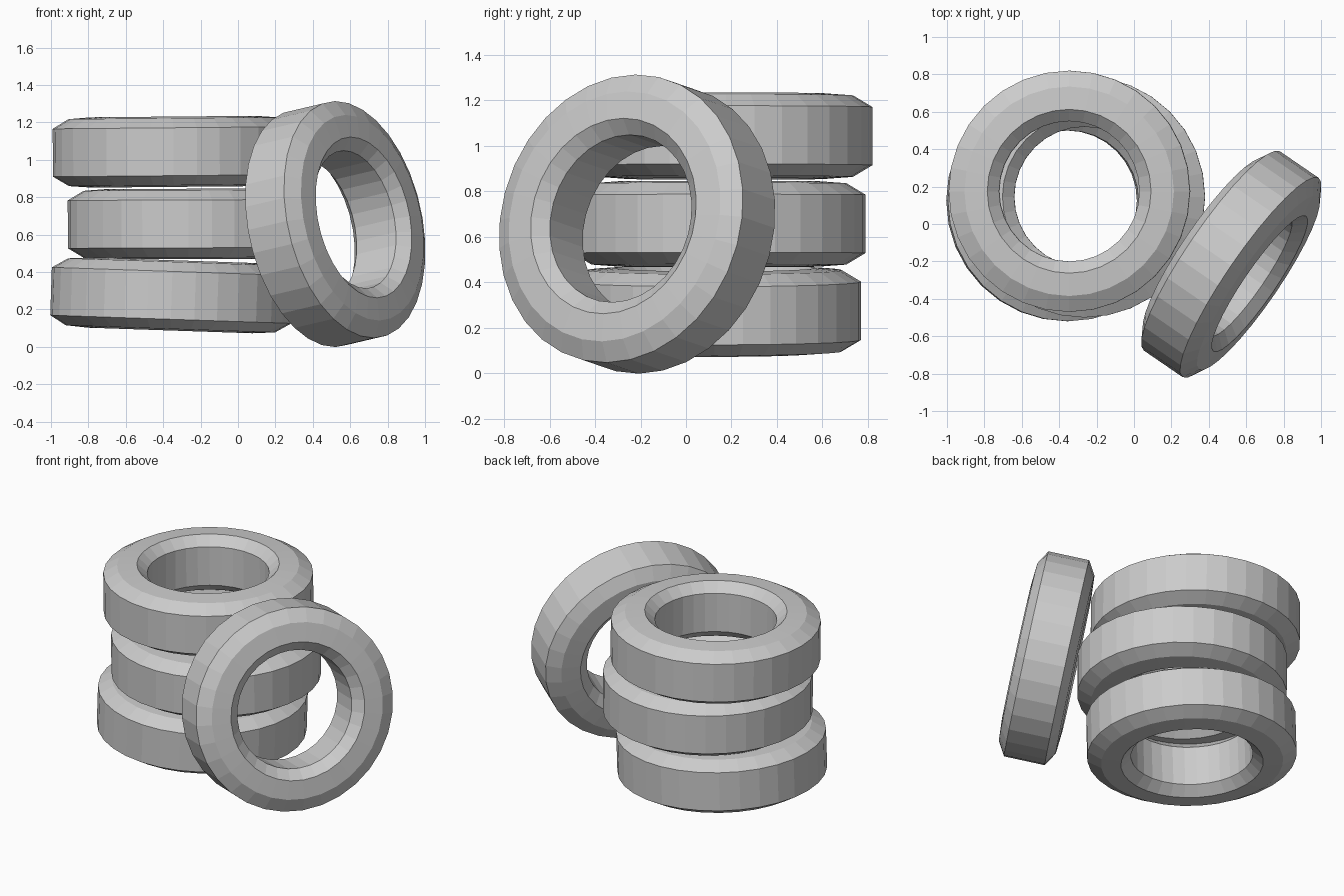
import bpy, bmesh, math
from mathutils import Vector

if "Cube" in bpy.data.objects:
    bpy.data.objects.remove(bpy.data.objects["Cube"])

SEGMENTS = 32

# Tyre cross-section (radius, half width), mirrored across the mid plane
HALF = [(0.375, 0.13), (0.438, 0.188), (0.56, 0.179), (0.645, 0.128)]
PROFILE = HALF + [(r, -h) for r, h in reversed(HALF)]


def tyre(name, location, axis):
    """Revolve the closed profile and point its axle along the given axis."""
    bm = bmesh.new()
    rings = []
    for i in range(SEGMENTS):
        a = 2 * math.pi * i / SEGMENTS
        rings.append([bm.verts.new((r * math.cos(a), r * math.sin(a), h))
                      for r, h in PROFILE])
    n = len(PROFILE)
    for i in range(SEGMENTS):
        a, b = rings[i], rings[(i + 1) % SEGMENTS]
        for j in range(n):
            k = (j + 1) % n
            bm.faces.new((a[j], b[j], b[k], a[k]))
    bmesh.ops.recalc_face_normals(bm, faces=bm.faces)
    mesh = bpy.data.meshes.new(name)
    bm.to_mesh(mesh)
    bm.free()
    obj = bpy.data.objects.new(name, mesh)
    obj.location = location
    obj.rotation_mode = 'QUATERNION'
    obj.rotation_quaternion = Vector((0, 0, 1)).rotation_difference(Vector(axis).normalized())
    bpy.context.collection.objects.link(obj)
    return obj


# Stack of three slightly shifted tyres
tyre("bottom_tyre", (-0.355, 0.125, 0.275), (0.034, 0, 1))
tyre("middle_tyre", (-0.265, 0.145, 0.657), (-0.004, 0, 1))
tyre("top_tyre", (-0.345, 0.175, 1.043), (-0.009, 0, 1))

# Tyre leaning against the stack
tyre("leaning_tyre", (0.52, -0.215, 0.656), (0.81, -0.555, 0.19))
